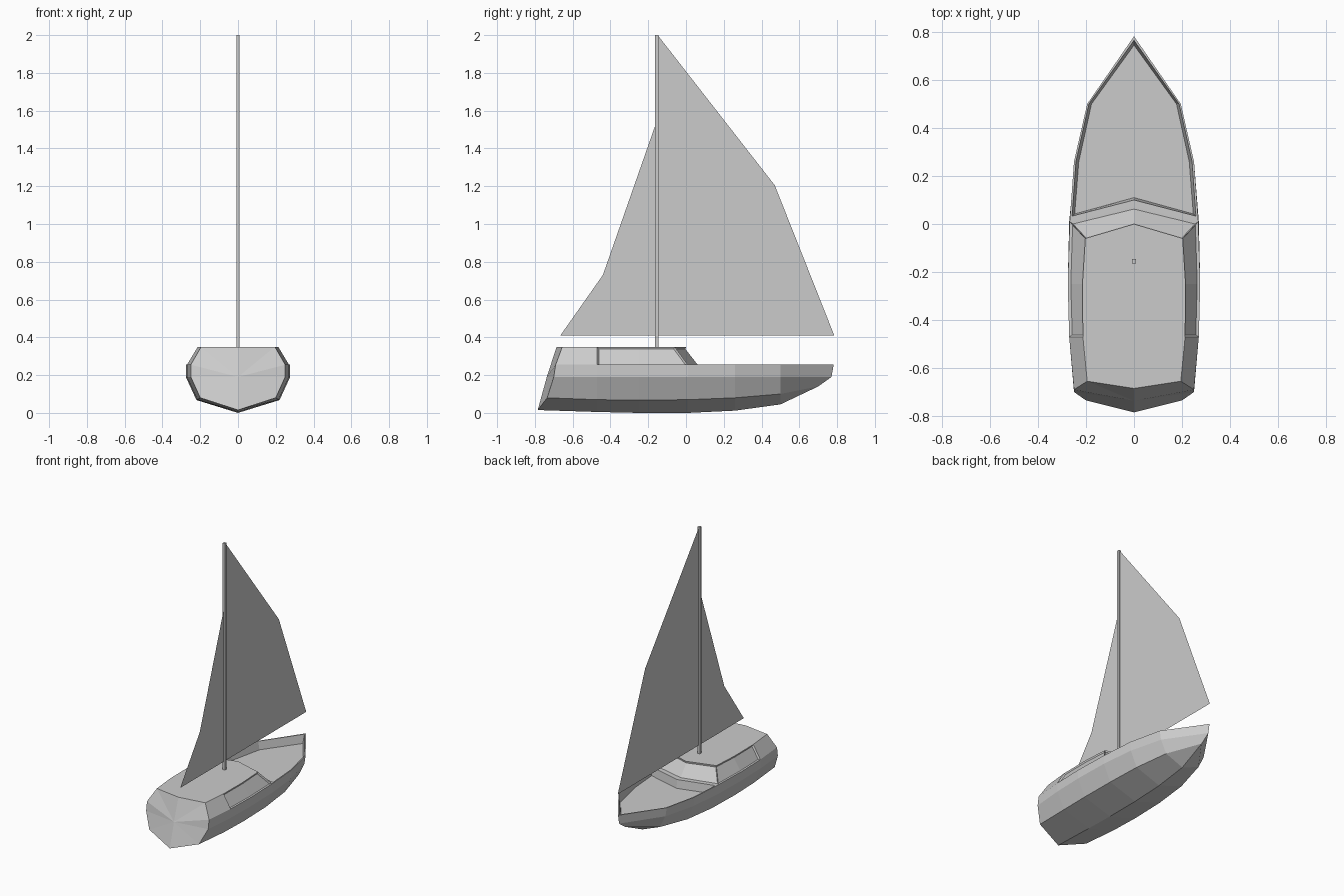
import bpy, bmesh

if "Cube" in bpy.data.objects:
    bpy.data.objects.remove(bpy.data.objects["Cube"])

bm = bmesh.new()
cache = {}


def vert(p):
    key = tuple(round(c, 4) for c in p)
    if key not in cache:
        cache[key] = bm.verts.new(key)
    return cache[key]


def face_pair(*pts):
    """Add a face and its mirror image, dropping repeated points."""
    faces = []
    for s in (1, -1):
        vs = list(dict.fromkeys(vert((s * x + 0.0, y, z)) for x, y, z in pts))
        faces.append(bm.faces.new(vs if s == 1 else vs[::-1]))
    return faces


def strip(a, b):
    """Join two equal rows of points with quads."""
    out = []
    for i in range(len(a) - 1):
        out += face_pair(a[i], a[i + 1], b[i + 1], b[i])
    return out


# Hull rows from stern to bow
keel = [(0, -.785, .015), (0, -.47, .005), (0, -.25, 0), (0, .01, 0),
        (0, .26, .012), (0, .5, .045), (0, .7, .14)]
chine = [(.2, -.735, .08), (.215, -.47, .07), (.22, -.25, .068), (.215, .01, .07),
         (.195, .26, .08), (.14, .5, .1), (.0, .7, .14)]
side = [(.25, -.7, .19), (.27, -.47, .19), (.276, -.25, .19), (.27, .01, .19),
        (.245, .26, .19), (.185, .5, .19), (0, .77, .19)]
gunwale = [(.25, -.69, .255), (.27, -.47, .255), (.276, -.25, .255), (.268, .01, .255),
           (.25, .26, .255), (.195, .5, .255), (0, .782, .255)]
for a, b in ((keel, chine), (chine, side), (side, gunwale)):
    strip(a, b)

# Cabin sides, roof and windscreen
roof = [(.195, -.655, .35), (.213, -.47, .35), (.215, -.25, .35), (.203, -.06, .35)]
roof_back, roof_front, screen_base = (0, -.685, .35), (0, 0, .35), (0, .075, .255)
strip(gunwale[:2], roof[:2])
windows = strip(gunwale[1:4], roof[1:])
face_pair(*roof, roof_front, roof_back)
screen = face_pair(roof[3], gunwale[3], screen_base, roof_front)

# Transom fan
centre = (0, -.737, .19)
ring = [keel[0], chine[0], side[0], gunwale[0], roof[0], roof_back]
for a, b in zip(ring, ring[1:]):
    face_pair(centre, a, b)

# Bulwark rim and sunken foredeck
outer = [screen_base] + gunwale[3:]
rim = [(0, .1, .255), (.258, .033, .255), (.242, .26, .255), (.188, .5, .255), (0, .765, .255)]
deck = [(0, .11, .195), (.247, .042, .195), (.23, .26, .195), (.177, .5, .195), (0, .745, .195)]
strip(outer, rim)
strip(rim, deck)
face_pair(*deck)

# Recessed window panels
bmesh.ops.recalc_face_normals(bm, faces=bm.faces[:])
for region in (windows, screen):
    bmesh.ops.inset_region(bm, faces=region, thickness=.008, depth=-.01,
                           use_even_offset=True, use_boundary=True)
me = bpy.data.meshes.new("hull")
bm.to_mesh(me)
bm.free()
bpy.context.collection.objects.link(bpy.data.objects.new("hull", me))

# Mast
bpy.ops.mesh.primitive_cube_add(size=1, location=(0, -.155, 1.17))
mast = bpy.context.object
mast.name = "mast"
mast.scale = (.018, .018, 1.66)


# Flat sails
def sail(name, profile):
    m = bpy.data.meshes.new(name)
    m.from_pydata([(0, y, z) for y, z in profile], [], [range(len(profile))])
    bpy.context.collection.objects.link(bpy.data.objects.new(name, m))


sail("fore_sail", [(-.15, .41), (.785, .41), (.47, 1.205), (-.15, 2)])
sail("aft_sail", [(-.665, .41), (-.16, .41), (-.16, 1.53), (-.44, .73)])
